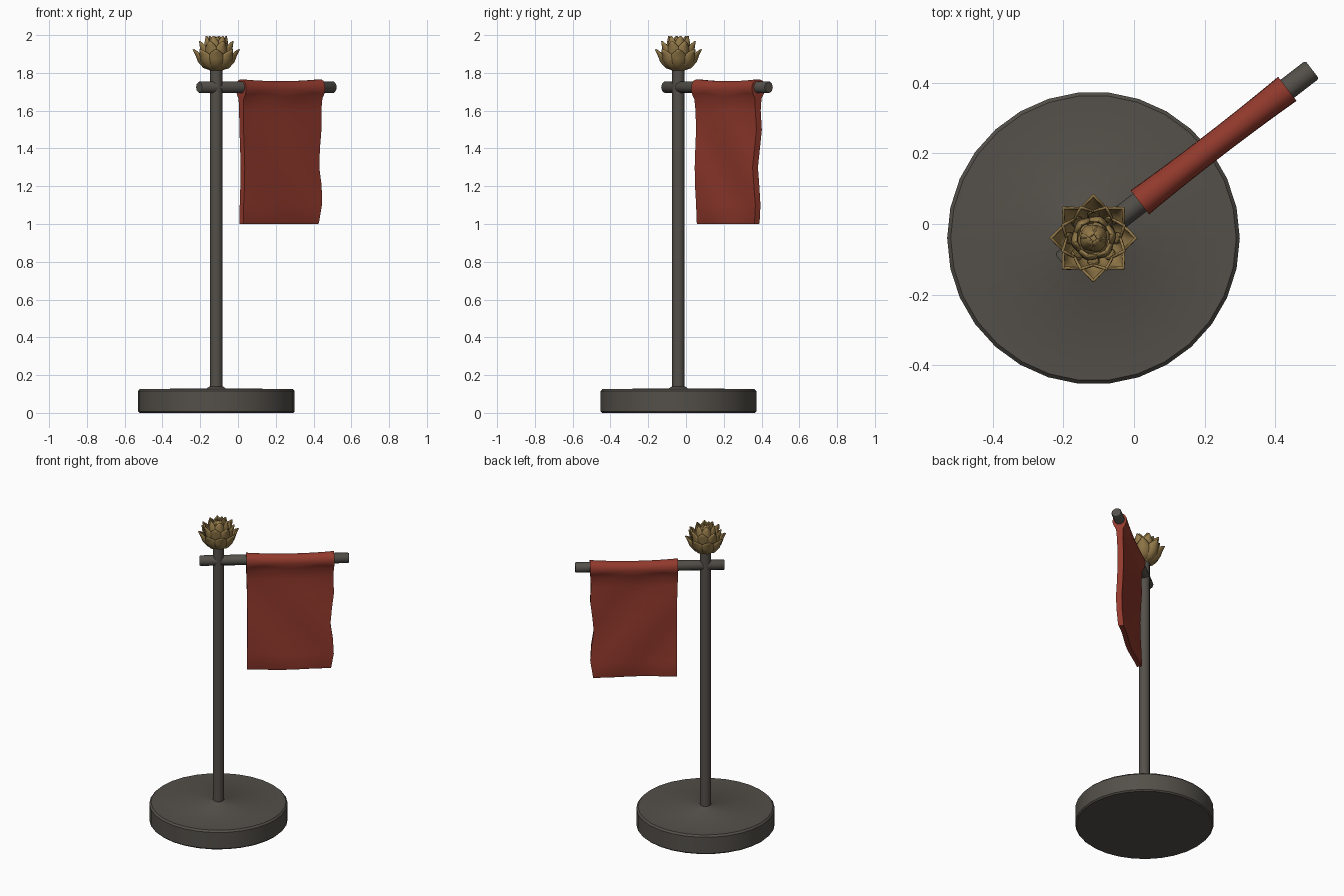
import bpy, bmesh, math
from mathutils import Vector, Matrix

if "Cube" in bpy.data.objects:
    bpy.data.objects.remove(bpy.data.objects["Cube"])

CX, CY = -0.115, -0.04
ANG = math.radians(37.6)
D = Vector((math.cos(ANG), math.sin(ANG), 0))      # along the arm
N = Vector((math.sin(ANG), -math.cos(ANG), 0))     # front normal of the cloth


def mat(name, col):
    m = bpy.data.materials.new(name)
    m.diffuse_color = (*col, 1)
    m.use_nodes = True
    m.node_tree.nodes["Principled BSDF"].inputs["Base Color"].default_value = m.diffuse_color
    return m


IRON = mat("dark iron", (0.088, 0.080, 0.068))
RED = mat("red cloth", (0.29, 0.042, 0.026))
GOLD = mat("old gold", (0.29, 0.19, 0.065))


def make(name, verts, faces, m, angle=40):
    me = bpy.data.meshes.new(name)
    me.from_pydata(verts, [], faces)
    bm = bmesh.new()
    bm.from_mesh(me)
    bmesh.ops.recalc_face_normals(bm, faces=bm.faces)
    bm.to_mesh(me)
    bm.free()
    me.materials.append(m)
    ob = bpy.data.objects.new(name, me)
    bpy.context.collection.objects.link(ob)
    bpy.ops.object.select_all(action='DESELECT')
    ob.select_set(True)
    bpy.context.view_layer.objects.active = ob
    bpy.ops.object.shade_smooth_by_angle(angle=math.radians(angle))
    return ob


def lathe(name, prof, n, m, matrix, angle=40):
    # revolve (radius, height) points, capped at both ends
    v = [matrix @ Vector((r * math.cos(2 * math.pi * i / n), r * math.sin(2 * math.pi * i / n), z))
         for r, z in prof for i in range(n)]
    f = [(k * n + i, k * n + (i + 1) % n, (k + 1) * n + (i + 1) % n, (k + 1) * n + i)
         for k in range(len(prof) - 1) for i in range(n)]
    f += [tuple(range(n)), tuple(range((len(prof) - 1) * n, len(prof) * n))]
    return make(name, v, f, m, angle)


# round base and pole
AXIS = Matrix.Translation((CX, CY, 0))
lathe("base", [(0.407, 0), (0.415, 0.008), (0.415, 0.115), (0.405, 0.126), (0.05, 0.130), (0.036, 0.14)],
      30, IRON, AXIS)
lathe("pole", [(0.033, 0.12), (0.033, 1.83)], 12, IRON, AXIS)

# diagonal cross arm
ROT = D.to_track_quat('Z', 'Y').to_matrix().to_4x4()
ARM = Matrix.Translation((CX, CY, 1.724)) @ ROT
lathe("cross_arm", [(0.027, -0.114), (0.032, -0.108), (0.032, 0.777), (0.028, 0.783)], 10, IRON, ARM)

# banner: closed section draped over the arm, swept along it
T0, T1, NT = 0.166, 0.694, 14
SEC = [(0.014, 1.0), (0.017, 1.01), (0.017, 1.1), (0.018, 1.2), (0.018, 1.3), (0.018, 1.4), (0.018, 1.5),
       (0.018, 1.6), (0.022, 1.66), (0.036, 1.685), (0.043, 1.71), (0.041, 1.738), (0.028, 1.758),
       (0.010, 1.766)]
section = SEC + [(-a, z) for a, z in reversed(SEC)]
verts, faces, S = [], [], len(section)
for i in range(NT + 1):
    u = i / NT
    edge = abs(2 * u - 1)
    for a, z in section:
        low = min(1, max(0, (1.68 - z) / 0.2))
        t = T0 + (T1 - T0) * u
        # wavy outer edge and soft ripples
        t += low * u ** 3 * (0.011 * math.cos((z - 1.5) * 17) - 0.012)
        t += low * (1 - u) ** 3 * 0.006
        ripple = low * 0.006 * math.sin(7 * u + 11 * z)
        w = a * (0.88 + 0.12 * edge ** 2) if z > 1.67 else a
        zz = z - (0.010 * (1 - edge ** 2) if z > 1.73 else 0) + (0.008 * math.sin(9 * u) if 1.65 < z < 1.7 else 0)
        p = Vector((CX, CY, 0)) + D * t + N * (w + ripple)
        verts.append((p.x, p.y, zz))
for i in range(NT):
    for k in range(S):
        faces.append((i * S + k, i * S + (k + 1) % S, (i + 1) * S + (k + 1) % S, (i + 1) * S + k))
# end walls as strips between both sides of the section
for o in (0, NT * S):
    for k in range(S // 2 - 1):
        faces.append((o + k, o + k + 1, o + S - 2 - k, o + S - 1 - k))
make("banner", verts, faces, RED, 50)


# lotus finial made of rings of cupped petals
def petal_ring(name, count, phase, path, width, thick):
    verts, faces = [], []
    nu, nv = 8, 6
    for j in range(count):
        a0 = 2 * math.pi * (j + phase) / count
        base = len(verts)
        for i in range(nu + 1):
            u = i / nu
            s = u * (len(path) - 1)
            k = min(int(s), len(path) - 2)
            r, z = Vector(path[k]).lerp(Vector(path[k + 1]), s - k)
            half = width * (0.25 + 0.75 * math.sin(min(1, u / 0.55) * math.pi / 2)) if u < 0.55 else \
                width * max(0.04, math.cos((u - 0.55) / 0.45 * math.pi / 2) ** 0.8)
            for q in range(nv + 1):
                v = 2 * q / nv - 1
                x = r - 0.55 * half * v * v + 0.004 * (1 - abs(v)) * u
                y = half * v
                verts.append((CX + x * math.cos(a0) - y * math.sin(a0),
                              CY + x * math.sin(a0) + y * math.cos(a0), z + 0.10 * half * v * v))
        for i in range(nu):
            for q in range(nv):
                b = base + i * (nv + 1) + q
                faces.append((b, b + 1, b + nv + 2, b + nv + 1))
    ob = make(name, verts, faces, GOLD, 50)
    mod = ob.modifiers.new("thickness", 'SOLIDIFY')
    mod.thickness = thick
    mod.offset = 0


petal_ring("outer_petals", 8, 0.0, [(0.025, 1.815), (0.065, 1.828), (0.092, 1.86), (0.104, 1.895), (0.118, 1.925)],
           0.043, 0.007)
petal_ring("middle_petals", 8, 0.5, [(0.02, 1.82), (0.058, 1.845), (0.078, 1.89), (0.085, 1.93), (0.092, 1.968)],
           0.040, 0.007)
petal_ring("inner_petals", 6, 0.2, [(0.015, 1.83), (0.045, 1.86), (0.060, 1.91), (0.058, 1.955), (0.050, 1.994)],
           0.036, 0.007)
petal_ring("heart_petals", 4, 0.4, [(0.01, 1.85), (0.030, 1.89), (0.036, 1.93), (0.026, 1.965), (0.008, 1.99)],
           0.028, 0.006)
lathe("finial_cup", [(0.030, 1.81), (0.048, 1.822), (0.058, 1.845), (0.04, 1.88), (0.015, 1.90)], 16, GOLD, AXIS)
